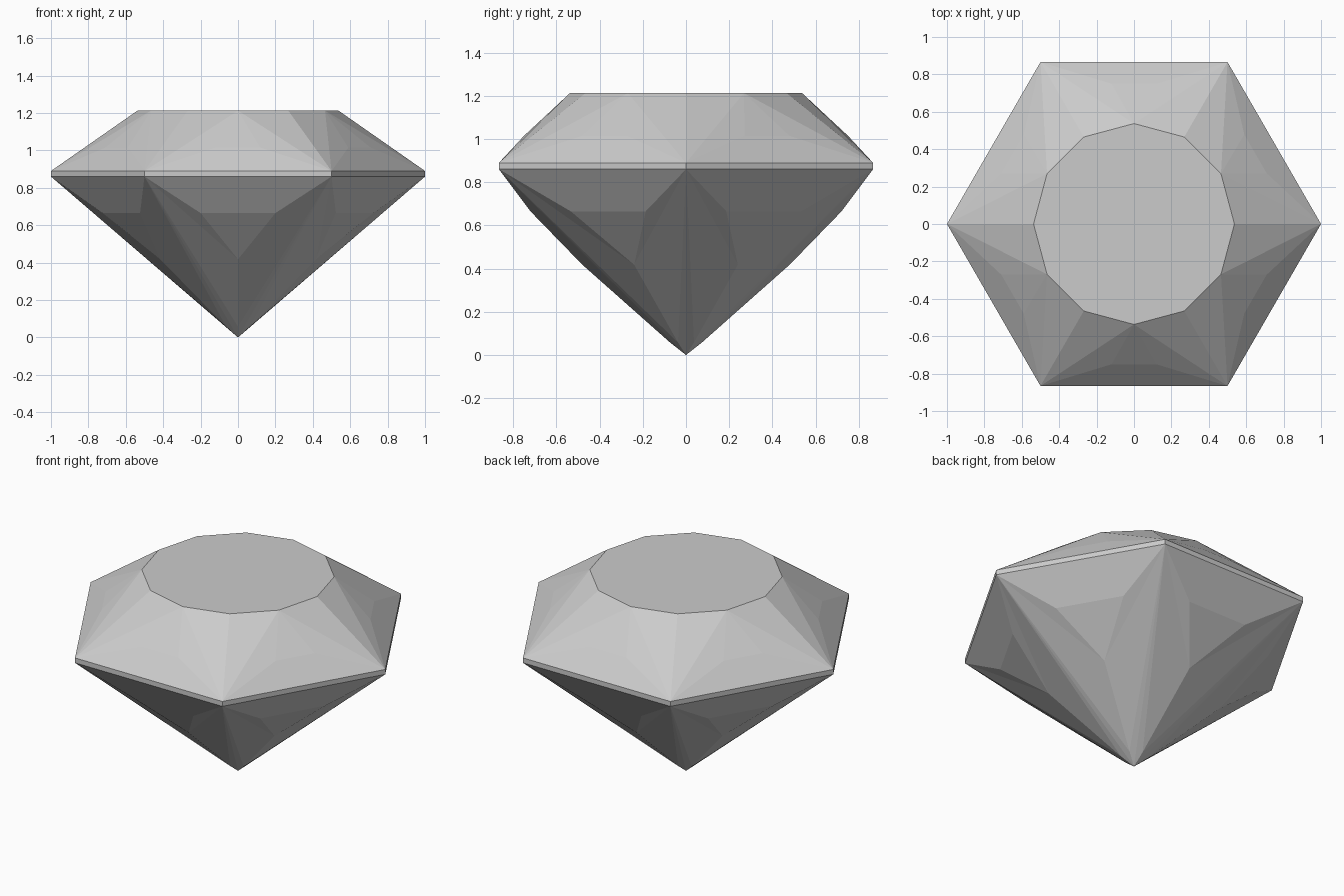
import bpy, bmesh
from math import sin, cos, pi
from mathutils import Matrix, Vector

cube = bpy.data.objects.get("Cube")
if cube:
    bpy.data.objects.remove(cube, do_unlink=True)

mat = bpy.data.materials.new("pale grey")
mat.use_nodes = True
GREY = (0.6, 0.6, 0.6, 1)
mat.diffuse_color = GREY
mat.node_tree.nodes["Principled BSDF"].inputs["Base Color"].default_value = GREY

# Key levels and sizes of the cut
TOP, GIRDLE_TOP, GIRDLE_LOW = 1.213, 0.89, 0.86
TABLE_R = 0.537


def polar(radius, angle, z):
    return Vector((radius * cos(angle), radius * sin(angle), z))


def side_point(radial, tangent, z):
    """Point on the side facing +x, given out, along and up."""
    return Vector((radial, tangent, z))


def add_face(bm, points):
    bm.faces.new([bm.verts.new(p) for p in points])


def side_facets():
    """All facets of one of the six sides, facing +x."""
    tip = Vector((0, 0, 0))
    facets = []
    # Girdle band
    facets.append([polar(1, -pi / 6, GIRDLE_LOW), polar(1, pi / 6, GIRDLE_LOW),
                   polar(1, pi / 6, GIRDLE_TOP), polar(1, -pi / 6, GIRDLE_TOP)])
    # Crown: trapezoid above the girdle and star facet below the table
    left, right = polar(1, pi / 6, GIRDLE_TOP), polar(1, -pi / 6, GIRDLE_TOP)
    q_left, q_right = side_point(0.75, 0.12, 1.015), side_point(0.75, -0.12, 1.015)
    peak = polar(TABLE_R, 0, TOP)
    facets += [[right, left, q_left, q_right], [q_right, q_left, peak]]
    for s, corner, q in ((1, left, q_left), (-1, right, q_right)):
        facets += [[corner, peak, q], [corner, polar(TABLE_R, s * pi / 6, TOP), peak]]
    # Pavilion: trapezoid, point facet and long facets to the tip
    left, right = polar(1, pi / 6, GIRDLE_LOW), polar(1, -pi / 6, GIRDLE_LOW)
    q_left, q_right = side_point(0.72, 0.2, 0.665), side_point(0.72, -0.2, 0.665)
    keel, culet = side_point(0.48, 0, 0.418), side_point(0.074, 0, 0.058)
    facets += [[left, right, q_right, q_left], [q_left, q_right, keel]]
    for corner, q in ((left, q_left), (right, q_right)):
        facets += [[corner, q, keel], [corner, keel, culet], [corner, culet, tip]]
    return facets


bm = bmesh.new()
# Repeat the side around the gem
for k in range(6):
    turn = Matrix.Rotation(pi / 6 + k * pi / 3, 3, 'Z')
    for facet in side_facets():
        add_face(bm, [turn @ p for p in facet])
# Flat twelve-sided table
add_face(bm, [polar(TABLE_R, k * pi / 6, TOP) for k in range(12)])

bmesh.ops.remove_doubles(bm, verts=bm.verts, dist=0.0005)
bmesh.ops.recalc_face_normals(bm, faces=bm.faces)
mesh = bpy.data.meshes.new("cut_gem")
bm.to_mesh(mesh)
bm.free()
mesh.materials.append(mat)
gem = bpy.data.objects.new("cut_gem", mesh)
bpy.context.collection.objects.link(gem)
